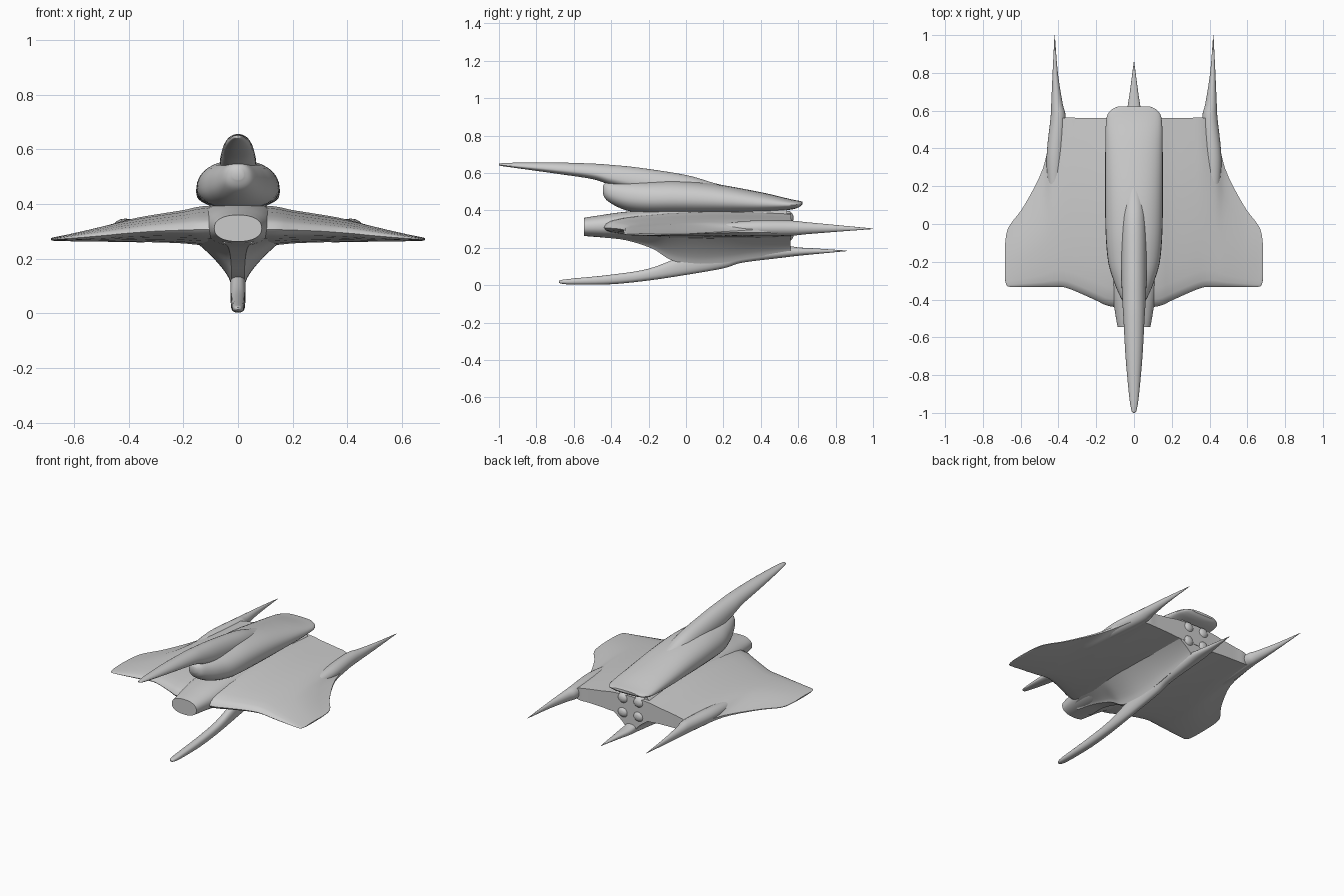
import bpy, bmesh, math


def spline(stations, steps):
    """Catmull-Rom resampling of a station table."""
    out = []
    n = len(stations)
    for i in range(n - 1):
        a, b = stations[max(i - 1, 0)], stations[i]
        c, d = stations[i + 1], stations[min(i + 2, n - 1)]
        for k in range(steps):
            t = k / steps
            out.append([0.5 * (2 * q + (r - p) * t + (2 * p - 5 * q + 4 * r - s) * t * t
                               + (3 * q - p - 3 * r + s) * t ** 3)
                        for p, q, r, s in zip(a, b, c, d)])
    return out + [list(stations[-1])]


def loft(name, stations, ring, steps=5, angle=40):
    """Skin a closed, capped surface through the rings of all stations."""
    bm = bmesh.new()
    rings = [[bm.verts.new(p) for p in ring(*s)] for s in spline(stations, steps)]
    m = len(rings[0])
    for a, b in zip(rings, rings[1:]):
        for j in range(m):
            bm.faces.new((a[j], a[(j + 1) % m], b[(j + 1) % m], b[j]))
    bm.faces.new(rings[0])
    bm.faces.new(rings[-1])
    bmesh.ops.recalc_face_normals(bm, faces=bm.faces)
    me = bpy.data.meshes.new(name)
    bm.to_mesh(me)
    bm.free()
    ob = bpy.data.objects.new(name, me)
    bpy.context.collection.objects.link(ob)
    bpy.ops.object.select_all(action='DESELECT')
    ob.select_set(True)
    bpy.context.view_layer.objects.active = ob
    bpy.ops.object.shade_smooth_by_angle(angle=math.radians(angle))
    return ob


def oval(mid=0.5, power=2.0, sides=32):
    """Superellipse ring across y; mid is the height of the widest point."""
    def ring(y, w, zb, zt, x=0.0):
        zc = zb + mid * (zt - zb)
        pts = []
        for i in range(sides):
            a = 2 * math.pi * i / sides
            c, s = math.cos(a), math.sin(a)
            h = (zt - zc) if s > 0 else (zc - zb)
            pts.append((x + w * math.copysign(abs(c) ** (2 / power), c), y,
                        zc + h * math.copysign(abs(s) ** (2 / power), s)))
        return pts
    return ring


# Wing: chord sections swept from the centre to the tip (x, front, back, bottom, top, rear thickness)
CHORD = [(0, 0.0), (0.012, 0.25), (0.04, 0.42), (0.1, 0.58), (0.2, 0.74),
         (0.35, 0.9), (0.55, 1.0), (0.75, 0.98), (0.9, 0.9)]


def wing_ring(x, yf, yb, zb, zt, r):
    zc = zb + 0.4 * (zt - zb)
    prof = [(t, f * (1 if t < 0.5 else 1 - (1 - r) * (t - 0.5) / 0.5)) for t, f in CHORD]
    prof.append((1, 0.85 * r))
    top = [(x, yf + t * (yb - yf), zc + f * (zt - zc)) for t, f in prof]
    low = [(x, yf + t * (yb - yf), zc + f * (zb - zc)) for t, f in prof[:0:-1]]
    return top + low


wing = [(0, -.45, .562, .25, .40, 1), (.13, -.435, .562, .25, .392, 1),
        (.2, -.405, .562, .256, .378, 1), (.3, -.36, .562, .26, .362, 1),
        (.37, -.335, .562, .26, .35, .95), (.43, -.333, .53, .26, .338, .5),
        (.48, -.333, .3, .26, .325, .2), (.58, -.333, .1, .262, .30, .15),
        (.65, -.333, .005, .264, .284, .2), (.674, -.325, -.045, .265, .279, .3),
        (.684, -.29, -.12, .268, .276, .5)]
for side, label in ((1, "right"), (-1, "left")):
    loft(label + "_wing", [(side * s[0],) + s[1:] for s in wing], wing_ring, 4)
    # Long tail spike behind each wing
    loft(label + "_tail_spike",
         [(.15, .03, .275, .325, side * .42), (.35, .045, .264, .345, side * .418),
          (.56, .04, .265, .345, side * .402), (.64, .03, .272, .337, side * .408),
          (.8, .014, .285, .322, side * .417), (1.0, .001, .30, .303, side * .42)],
         oval(sides=20))

# Central hull with flat front opening
loft("central_hull",
     [(-.545, .087, .263, .36), (-.47, .1, .257, .372), (-.3, .125, .245, .395),
      (0, .14, .24, .415), (.54, .14, .22, .42)], oval(power=2.3))

# Upper pod on top of the wing
loft("upper_pod",
     [(-.445, .02, .49, .53), (-.425, .05, .455, .55), (-.37, .08, .42, .553),
      (-.3, .108, .395, .556), (-.2, .137, .38, .558), (-.05, .15, .378, .56),
      (.15, .153, .378, .542), (.4, .152, .385, .497), (.55, .147, .402, .462),
      (.6, .125, .415, .452), (.622, .085, .432, .447)], oval(.45, 2.2))

# Upper nose prong blending into the pod
loft("upper_prong",
     [(-1, .003, .642, .648), (-.985, .014, .637, .652), (-.9, .027, .625, .655),
      (-.7, .045, .597, .656), (-.5, .056, .567, .65), (-.4, .062, .535, .643),
      (-.25, .067, .5, .628), (0, .064, .48, .589), (.15, .05, .47, .546),
      (.3, .02, .46, .51)], oval(.35))

# Lower prong and rear keel spike
loft("lower_prong",
     [(-.68, .004, .014, .022), (-.665, .015, .008, .028), (-.6, .022, .003, .036),
      (-.4, .026, .005, .056), (-.2, .027, .025, .088), (0, .028, .055, .16),
      (.2, .03, .09, .2), (.3, .032, .12, .21), (.5, .036, .145, .215),
      (.6, .036, .157, .202), (.7, .022, .167, .196), (.86, .001, .182, .185)],
     oval(power=2.4, sides=24))


# Flared belly joining the lower prong to the hull
def belly_ring(y, w, zb, w_low):
    half = []
    for i in range(9):
        d = i / 8
        half.append((w_low + (w - w_low) * (1 - d) ** 1.4, .275 + d * (zb - .275)))
    return [(u, y, z) for u, z in half] + [(-u, y, z) for u, z in reversed(half)]


loft("belly_fairing",
     [(-.45, .08, .255, .05), (-.32, .12, .24, .035), (-.18, .145, .195, .026),
      (-.08, .16, .135, .024), (.05, .17, .11, .026), (.2, .17, .12, .028),
      (.35, .165, .145, .03), (.56, .15, .175, .032)], belly_ring)

# Four rounded exhaust bulges on the rear face
for sx in (-1, 1):
    for k, z in enumerate((.27, .36)):
        loft(f"exhaust_bulge_{'left' if sx < 0 else 'right'}_{k}",
             [(.5, .045, z - .04, z + .04, sx * .055), (.55, .04, z - .036, z + .036, sx * .055),
              (.57, .022, z - .02, z + .02, sx * .055), (.575, .004, z - .003, z + .003, sx * .055)],
             oval(sides=20))
